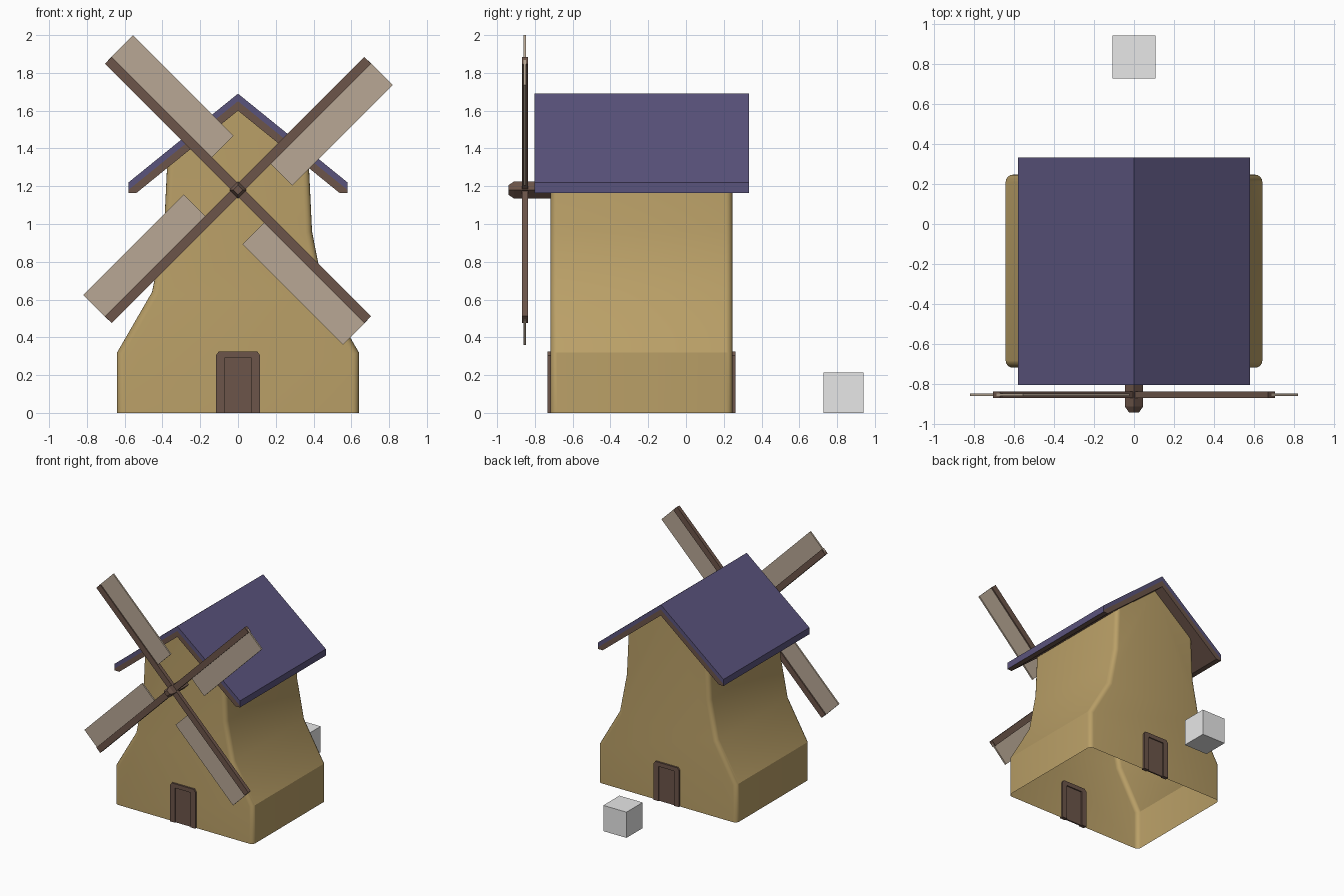
import bpy, bmesh, math
from mathutils import Matrix

if "Cube" in bpy.data.objects:
    bpy.data.objects.remove(bpy.data.objects["Cube"])


def material(name, rgb):
    m = bpy.data.materials.new(name)
    m.diffuse_color = (*rgb, 1)
    m.use_nodes = True
    m.node_tree.nodes["Principled BSDF"].inputs["Base Color"].default_value = m.diffuse_color
    return m


TAN = material("tan_plaster", (0.49, 0.35, 0.136))
BLUE = material("blue_roof", (0.102, 0.087, 0.202))
BROWN = material("brown_wood", (0.15, 0.091, 0.068))
CLOTH = material("sail_cloth", (0.48, 0.39, 0.30))
GREY = material("light_grey", (0.8, 0.8, 0.8))


def finish(bm, name, *mats):
    me = bpy.data.meshes.new(name)
    bm.to_mesh(me)
    bm.free()
    ob = bpy.data.objects.new(name, me)
    bpy.context.collection.objects.link(ob)
    for m in mats:
        me.materials.append(m)
    return ob


def prism(points, y0, y1, matrix=None):
    """Extrude an x-z outline from y0 to y1."""
    bm = bmesh.new()
    face = bm.faces.new([bm.verts.new((x, y0, z)) for x, z in points])
    ext = bmesh.ops.extrude_face_region(bm, geom=[face], use_keep_orig=True)
    verts = [g for g in ext["geom"] if isinstance(g, bmesh.types.BMVert)]
    bmesh.ops.translate(bm, verts=verts, vec=(0, y1 - y0, 0))
    bmesh.ops.recalc_face_normals(bm, faces=bm.faces)
    if matrix:
        bm.transform(matrix)
    return bm


def mirrored(half):
    """Close a right-hand outline by mirroring it over x = 0."""
    return half + [(-x, z) for x, z in reversed(half) if x > 0]


def rect(x0, x1, z0, z1):
    return [(x0, z0), (x1, z0), (x1, z1), (x0, z1)]


# Body: flared gable profile, open underneath, rounded vertical corners
FRONT, BACK = -0.717, 0.246
half = [(0.64, 0), (0.64, 0.32), (0.455, 0.64), (0.392, 0.96), (0.375, 1.316), (0, 1.62)]
bm = prism(mirrored(half), FRONT, BACK)
bottom = [f for f in bm.faces if f.normal.z < -0.9]
bmesh.ops.delete(bm, geom=bottom, context="FACES")
corners = [e for e in bm.edges
           if abs(e.verts[0].co.y - e.verts[1].co.y) < 1e-4
           and all(abs(v.co.x) > 0.3 for v in e.verts)
           and abs(e.verts[0].co.z - e.verts[1].co.z) > 0.01]
bmesh.ops.bevel(bm, geom=corners, offset=0.035, segments=4, profile=0.5, affect="EDGES")
body = finish(bm, "body", TAN)
bpy.ops.object.select_all(action="DESELECT")
body.select_set(True)
bpy.context.view_layer.objects.active = body
bpy.ops.object.shade_smooth_by_angle(angle=math.radians(29))

# Roof: blue covering over a brown lining whose outer edge is also blue
tiles = [(0, 1.65), (0.58, 1.18), (0.58, 1.22), (0, 1.69)]
lining = [(0, 1.60), (0.537, 1.165), (0.58, 1.165), (0.58, 1.18), (0, 1.65)]
finish(prism(mirrored(tiles), -0.803, 0.333), "roof_covering", BLUE)
bm = prism(mirrored(lining), -0.803, 0.333)
for f in bm.faces:
    f.material_index = 1 if abs(f.normal.x) > 0.9 else 0
finish(bm, "roof_lining", BROWN, BLUE)

# Doors: chamfered frame around a recessed panel, front and back
frame = [(0.072, 0.29), (0.072, 0), (0.117, 0), (0.117, 0.305), (0.102, 0.325)]
frame = frame + [(-x, z) for x, z in reversed(frame)]
for side, y in (("front", FRONT), ("back", BACK)):
    finish(prism(frame, y - 0.015, y + 0.015), side + "_door_frame", BROWN)
    finish(prism(rect(-0.08, 0.08, 0, 0.295), y - 0.006, y + 0.006), side + "_door_panel", BROWN)

# Axle: square bar standing on its corner, with a tapered nose
HUB_Z = 1.18
bm = bmesh.new()
rings = []
for y, r in ((-0.65, 0.046), (-0.91, 0.046), (-0.94, 0.025)):
    rings.append([bm.verts.new((r * math.cos(a), y, HUB_Z + r * math.sin(a)))
                  for a in (k * math.pi / 2 for k in range(4))])
for a, b in zip(rings, rings[1:]):
    for k in range(4):
        bm.faces.new((a[k], a[(k + 1) % 4], b[(k + 1) % 4], b[k]))
bm.faces.new(rings[0])
bm.faces.new(rings[-1])
bmesh.ops.recalc_face_normals(bm, faces=bm.faces)
finish(bm, "axle", BROWN)

# Four sails: spar with a cloth board along one side
for k in range(4):
    turn = Matrix.Translation((0, 0, HUB_Z)) @ Matrix.Rotation(math.radians(45 + 90 * k), 4, "Y")
    finish(prism(rect(-0.025, 0.025, 0, 0.97), -0.868, -0.836, turn), f"spar_{k + 1}", BROWN)
    finish(prism(rect(0.0, 0.187, 0.22, 0.972), -0.859, -0.846, turn), f"sail_{k + 1}", CLOTH)

# Loose block behind the mill
finish(prism(rect(-0.107, 0.107, 0, 0.215), 0.727, 0.94), "block", GREY)
